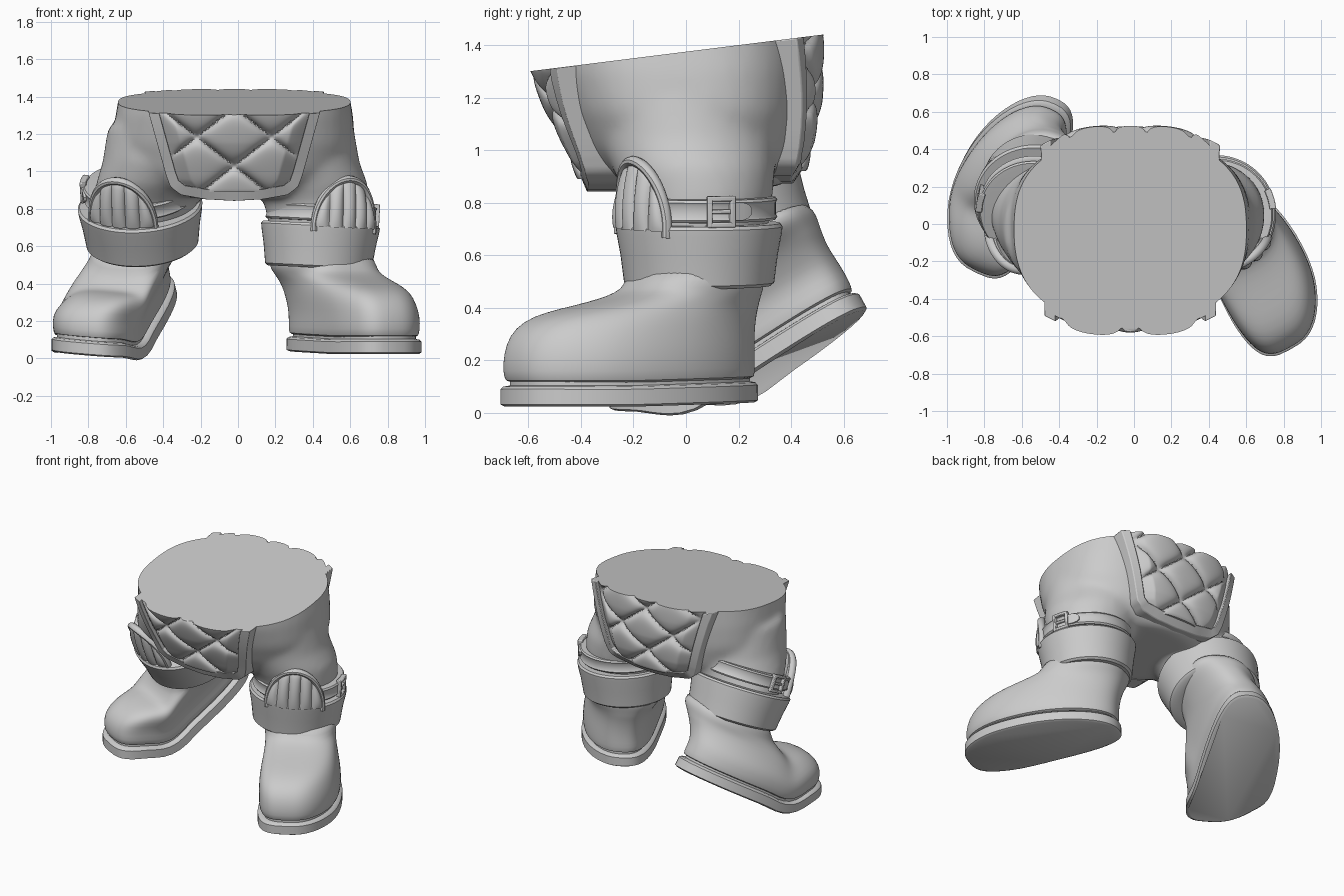
import bpy, bmesh, math
from mathutils import Vector, Matrix

cube = bpy.data.objects.get("Cube")
if cube:
    bpy.data.objects.remove(cube)

GREY = (0.6, 0.6, 0.6, 1)
mat = bpy.data.materials.new("plain grey")
mat.use_nodes = True
mat.diffuse_color = GREY
mat.node_tree.nodes["Principled BSDF"].inputs["Base Color"].default_value = GREY
parts = []


def lerp_table(table, x):
    """Linear lookup of the second column by the first."""
    for (a, va), (b, vb) in zip(table, table[1:]):
        if x <= b:
            return va + (vb - va) * max(0, (x - a) / (b - a))
    return table[-1][1]


def add_loft(bm, rings):
    rows = [[bm.verts.new(p) for p in ring] for ring in rings]
    n = len(rows[0])
    for lo, hi in zip(rows, rows[1:]):
        for i in range(n):
            j = (i + 1) % n
            bm.faces.new((lo[i], lo[j], hi[j], hi[i]))
    bm.faces.new(rows[0])
    bm.faces.new(rows[-1])


def finish(name, bm, bevel=0, subsurf=0):
    bmesh.ops.recalc_face_normals(bm, faces=bm.faces[:])
    mesh = bpy.data.meshes.new(name)
    bm.to_mesh(mesh)
    bm.free()
    mesh.materials.append(mat)
    obj = bpy.data.objects.new(name, mesh)
    bpy.context.collection.objects.link(obj)
    if bevel:
        mod = obj.modifiers.new("bevel", 'BEVEL')
        mod.width, mod.segments = bevel, 2
    if subsurf:
        mod = obj.modifiers.new("subsurf", 'SUBSURF')
        mod.levels = mod.render_levels = subsurf
    parts.append(obj)
    return obj


def loft(name, rings, cut=False, **kw):
    bm = bmesh.new()
    add_loft(bm, rings)
    if cut:
        cut_waist(bm)
    return finish(name, bm, **kw)


def cut_waist(bm):
    """Slice off everything above the sloping waist plane and cap it."""
    bmesh.ops.recalc_face_normals(bm, faces=bm.faces[:])
    res = bmesh.ops.bisect_plane(bm, geom=bm.verts[:] + bm.edges[:] + bm.faces[:],
                                 plane_co=(0, 0, 1.375), plane_no=(0, -0.125, 1),
                                 clear_outer=True)
    edges = [e for e in res["geom_cut"] if isinstance(e, bmesh.types.BMEdge)]
    bmesh.ops.holes_fill(bm, edges=edges, sides=0)


def spow(v, p):
    return math.copysign(abs(v) ** p, v)


# Trousers: pelvis and two thighs fused into one soft surface
WIDTH = [(0.86, 0.3), (0.92, 0.47), (1.0, 0.6), (1.15, 0.645), (1.3, 0.635), (1.5, 0.6)]
FRONT = [(0.86, 0.33), (0.9, 0.355), (1.0, 0.4), (1.15, 0.475), (1.3, 0.535), (1.5, 0.58)]
BACK = [(0.86, 0.36), (0.9, 0.4), (1.0, 0.43), (1.15, 0.455), (1.3, 0.465), (1.5, 0.47)]
CX = -0.02


def turn(n):
    return [2 * math.pi * i / n for i in range(n)]


def pelvis_ring(z):
    ring = []
    for t in turn(48):
        depth = lerp_table(FRONT if math.sin(t) < 0 else BACK, z)
        ring.append((CX + lerp_table(WIDTH, z) * spow(math.cos(t), 0.83),
                     depth * spow(math.sin(t), 0.8), z))
    return ring


THIGHS = {
    "left": [(0.27, -0.03, 1.2, 0.355), (0.31, 0, 1.05, 0.34), (0.385, 0.03, 0.93, 0.31),
             (0.42, 0.05, 0.83, 0.28), (0.43, 0.05, 0.68, 0.26)],
    "right": [(-0.34, -0.03, 1.24, 0.355), (-0.38, 0, 1.05, 0.345), (-0.45, 0.04, 0.93, 0.31),
              (-0.5, 0.1, 0.83, 0.28), (-0.51, 0.15, 0.7, 0.255)],
}
bm = bmesh.new()
add_loft(bm, [pelvis_ring(0.86 + 0.04 * i) for i in range(17)])
for rows in THIGHS.values():
    add_loft(bm, [[(x + r * math.cos(t), y + r * math.sin(t), z) for t in turn(32)]
                  for x, y, z, r in rows])
rough = finish("trousers", bm)
mod = rough.modifiers.new("fuse", 'REMESH')
mod.mode, mod.voxel_size = 'VOXEL', 0.022
mod = rough.modifiers.new("soften", 'SMOOTH')
mod.factor, mod.iterations = 0.5, 10
bpy.context.view_layer.update()
fused = rough.evaluated_get(bpy.context.evaluated_depsgraph_get())
bm = bmesh.new()
bm.from_mesh(fused.to_mesh())
fused.to_mesh_clear()
cut_waist(bm)
rough.modifiers.clear()
bm.to_mesh(rough.data)
bm.free()


# Quilted flaps with a raised border, front and back
def flap_y(x, z, side):
    depth = lerp_table(FRONT if side < 0 else BACK, z)
    return depth * (1 - abs((x - CX) / 0.66) ** 2.6) ** 0.385


def flap(label, side, lift):
    half = [(0.89, 0.26), (0.95, 0.31), (1.55, 0.475)]
    rings = []
    for i in range(76):
        z = 0.89 + 0.0088 * i
        w = lerp_table(half, z)
        xs = [CX + w * (k / 48 - 1) for k in range(97)]
        ring = []
        for x in xs:
            a, b = (x - CX) / 0.4, (z - 1.03) / 0.31
            s = abs(math.sin(math.pi * (a + b)) * math.sin(math.pi * (a - b)))
            edge = min(1, (w - abs(x - CX)) / 0.08)
            puff = edge * 1.1 * s / (s + 0.15)
            ring.append((x, side * (flap_y(x, z, side) + 0.012 + 0.055 * puff), z + lift))
        ring += [(x, side * (flap_y(x, z, side) - 0.08), z + lift) for x in xs[::-8]]
        rings.append(ring)
    loft(label + "_quilted_flap", rings, cut=True)

    arm = [(0.495, 1.55), (0.415, 1.26), (0.34, 0.99), (0.32, 0.935), (0.275, 0.9), (0.15, 0.878)]
    corners = [(-x, z) for x, z in arm] + [(0, 0.87)] + arm[::-1]
    path = []
    for p, q in zip(corners, corners[1:]):
        path += [Vector(p).lerp(Vector(q), k / 4) for k in range(4)]
    path.append(Vector(corners[-1]))
    rings = []
    for i, p in enumerate(path):
        d = (path[min(i + 1, len(path) - 1)] - path[max(i - 1, 0)]).normalized()
        ring = []
        for off, out in ((-1, -0.07), (1, -0.07), (1, 0.047), (-1, 0.047)):
            x, z = p.x - d.y * off * 0.027 + CX, p.y + d.x * off * 0.027
            ring.append((x, side * (flap_y(x, z, side) + out), z + lift))
        rings.append(ring)
    loft(label + "_flap_border", rings, cut=True, bevel=0.01)


flap("front", -1, 0)
flap("back", 1, 0.03)


# Boots: stacked foot outlines; the raised foot bends at the ball
SOLE = [(0, 0.015), (0.008, 0), (0.066, 0), (0.076, 0.01), (0.08, 0.032), (0.1, 0.032)]
# height, heel end, toe end, heel half width, toe half width
UPPER = [(0.088, -0.49, 0.49, 0.21, 0.235), (0.094, -0.505, 0.512, 0.222, 0.252),
         (0.13, -0.51, 0.522, 0.224, 0.262), (0.2, -0.51, 0.518, 0.222, 0.262),
         (0.27, -0.515, 0.495, 0.222, 0.257), (0.325, -0.525, 0.44, 0.224, 0.247),
         (0.36, -0.535, 0.35, 0.227, 0.235), (0.385, -0.54, 0.23, 0.23, 0.23),
         (0.408, -0.545, 0.12, 0.235, 0.23), (0.43, -0.55, 0.04, 0.24, 0.235),
         (0.46, -0.555, -0.01, 0.245, 0.245), (0.54, -0.55, -0.035, 0.245, 0.245)]


def boot(label, centre, fwd, stretch, bend, roll, lean):
    fwd = Vector(fwd).to_3d().normalized()
    side = Vector((-fwd.y, fwd.x, 0))
    inner = math.copysign(0.06, -centre[0])

    def place(s, lat, z):
        s *= stretch
        k = min(1, max(0, (0.42 - s) / 0.46))
        ang = bend * k * k * (3 - 2 * k)
        ds = s - 0.17
        s2 = 0.17 + ds * math.cos(ang) + z * math.sin(ang)
        z2 = -ds * math.sin(ang) + z * math.cos(ang)
        shift = Vector(lean) * min(1, max(0, (z - 0.2) / 0.3))
        return Vector(centre) + fwd * s2 + side * lat + Vector((0, 0, z2 + roll * lat)) + shift

    def outline(z, heel, toe, wh, wt):
        ring = []
        for t in turn(56):
            c = spow(math.cos(t), 0.9)
            w = wh + (wt - wh) * min(1, (c + 1) / 1.5)
            s = (heel + toe) / 2 + (toe - heel) / 2 * c
            blunt = 0.68 if c > 0 else 0.82
            ring.append(place(s, w * spow(math.sin(t), blunt) + inner * (4 * s * s - 0.35), z))
        return ring

    loft(label + "_boot_sole",
         [outline(z, -0.52 + i, 0.53 - i, 0.232 - i, 0.27 - i) for z, i in SOLE])
    loft(label + "_boot_upper", [outline(*row) for row in UPPER], subsurf=1)


boot("left", (0.62, -0.185, 0.024), (0.48, -0.877), 1, 0.025, 0, (-0.04, -0.01, 0))
boot("right", (-0.64, 0.275, 0.022), (-0.42, -0.907), 1.08, math.radians(31), -0.08,
     (0.15, -0.03, -0.05))

# Cuff, strap, buckle and knee pad, all wrapped round one leg axis
CUFF = [(0, 0.22), (0, 0.272), (0.012, 0.286), (0.12, 0.3), (0.2, 0.315), (0.225, 0.318),
        (0.238, 0.308), (0.238, 0.24)]
STRAP = [(0.25, 0.26), (0.252, 0.29), (0.262, 0.298), (0.272, 0.292), (0.318, 0.292),
         (0.328, 0.298), (0.338, 0.29), (0.34, 0.26)]
R = 0.3


def leg_gear(label, base, axis, pad_dir, buckle_dir, girth, rise):
    up = Vector(axis).normalized()
    out = Vector(pad_dir)
    out = (out - up * out.dot(up)).normalized()
    frame = Matrix((out, up.cross(out), up)).transposed()

    def wrap(u, r, h):
        return Vector(base) + frame @ Vector((r * math.cos(u / R), r * math.sin(u / R), h))

    loft(label + "_cuff", [[wrap(t * R, r * girth, h) for t in turn(64)] for h, r in CUFF])
    loft(label + "_strap", [[wrap(t * R, r, h + rise) for t in turn(64)] for h, r in STRAP])

    # Buckle: four bars, a prong, and the loose strap end
    local = frame.transposed() @ Vector(buckle_dir)
    ub, hb = math.atan2(local.y, local.x) * R, 0.295 + rise

    def block(part, u0, u1, r0, r1, h0, h1):
        rings = []
        for k in range(5):
            u = ub + u0 + (u1 - u0) * k / 4
            rings.append([wrap(u, r, hb + h) for r, h in
                          ((r0, h0), (r1, h0), (r1, h1), (r0, h1))])
        loft(f"{label}_buckle_{part}", rings, bevel=0.005)

    for s, n in ((-1, "a"), (1, "b")):
        block("side_" + n, s * 0.045 - 0.01, s * 0.045 + 0.01, 0.28, 0.315, -0.06, 0.06)
        block("rail_" + n, -0.055, 0.055, 0.28, 0.315, s * 0.05 - 0.01, s * 0.05 + 0.01)
    block("prong", -0.045, 0.045, 0.285, 0.308, -0.008, 0.008)
    tip = [(0.04, 0.034), (0.09, 0.034), (0.115, 0.026), (0.13, 0.01)]
    loft(label + "_strap_end", [[wrap(ub + u, r, hb + h) for r, h in
                                 ((0.28, -w), (0.306, -w), (0.306, w), (0.28, w))]
                                for u, w in tip])

    # Knee pad: arched dome of five upright ribs inside a rolled rim
    half, low, tall = 0.19, 0.22 + rise, 0.26
    rings = []
    for i in range(61):
        f = (i / 30 - 1) * 0.985
        top = tall * math.sqrt(1 - f * f)
        rib = abs(math.sin(math.pi * 2.5 * (f + 1))) ** 0.5
        col = []
        for k in range(13):
            v = k / 12
            puff = 0.01 + 0.03 * rib * math.sin(math.pi * min(1, 0.12 + v * 0.88)) ** 0.5
            col.append(wrap(f * half, 0.298 + puff - 0.02 * v, low + top * v))
        col += [wrap(f * half, 0.26, low + top), wrap(f * half, 0.26, low)]
        rings.append(col)
    loft(label + "_knee_pad", rings)
    rings = []
    for i in range(41):
        a = math.pi * (1.06 * i / 40 - 0.03)
        ring = []
        for t in turn(10):
            grow = 0.02 * math.cos(t)
            ring.append(wrap(math.cos(a) * (half + grow),
                             0.302 + 0.024 * math.sin(t) - 0.015 * max(0, math.sin(a)),
                             low + math.sin(a) * (tall + grow)))
        rings.append(ring)
    loft(label + "_knee_pad_rim", rings)


leg_gear("left", (0.43, 0.05, 0.485), (0.05, 0, 1), (0.5, -0.87, 0), (0.96, 0.28, 0), 1, 0)
leg_gear("right", (-0.51, 0.215, 0.61), (-0.06, -0.42, 0.9), (-0.35, -0.93, 0), (-1, 0.2, 0),
         1.05, 0.025)

# Smooth shading with crisp folds
bpy.ops.object.select_all(action='DESELECT')
for obj in parts:
    obj.select_set(True)
bpy.context.view_layer.objects.active = parts[0]
bpy.ops.object.shade_smooth_by_angle(angle=math.radians(40))
